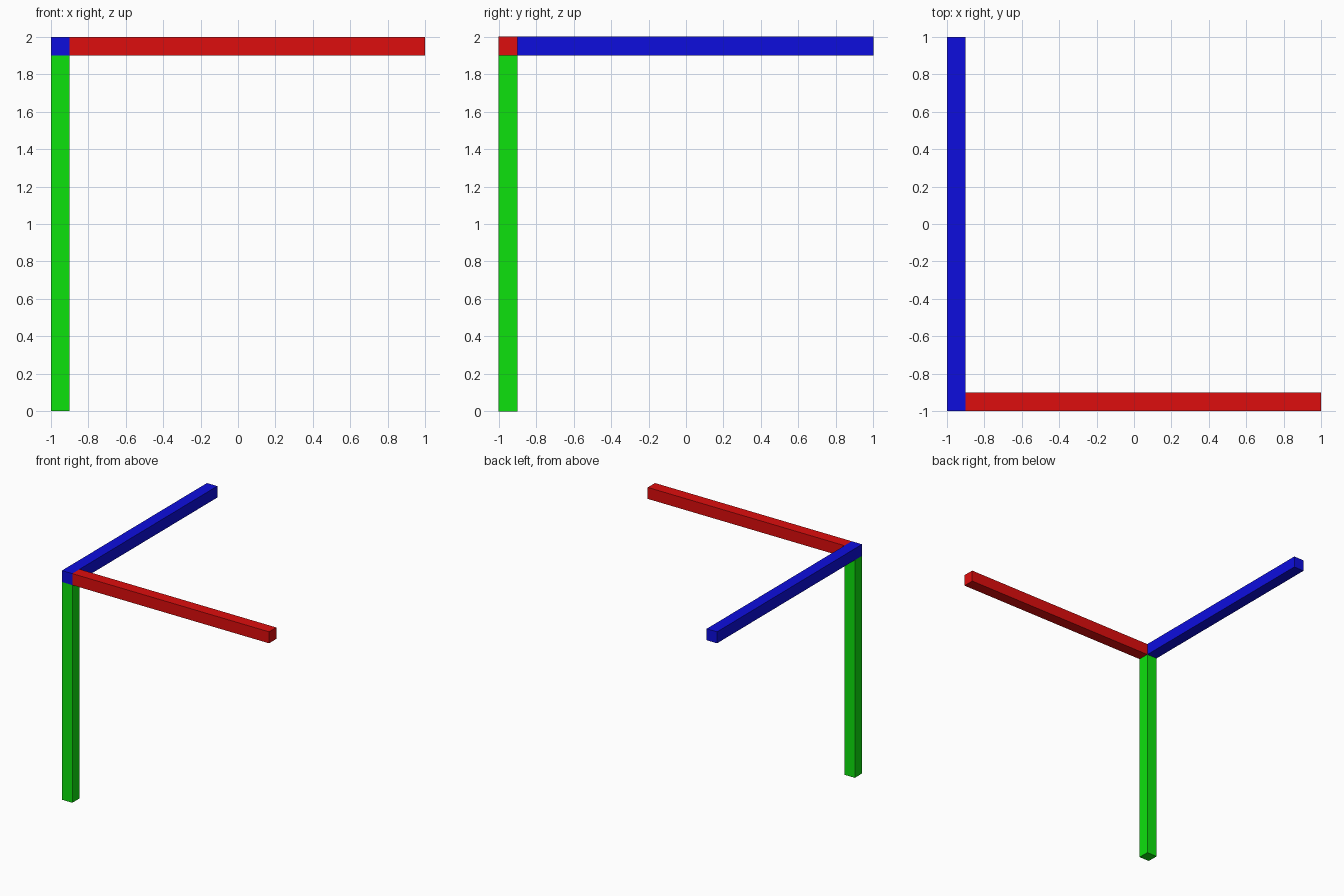
import bpy

if "Cube" in bpy.data.objects:
    bpy.data.objects.remove(bpy.data.objects["Cube"])

T = 0.1  # bar thickness


def bar(name, lo, hi, color):
    """Solid box spanning two opposite corners, with its own colour."""
    centre = [(a + b) / 2 for a, b in zip(lo, hi)]
    bpy.ops.mesh.primitive_cube_add(size=1, location=centre)
    obj = bpy.context.object
    obj.name = name
    obj.scale = [b - a for a, b in zip(lo, hi)]
    bpy.ops.object.transform_apply(location=False, rotation=False, scale=True)
    mat = bpy.data.materials.new(name + "_colour")
    mat.diffuse_color = (*color, 1)
    mat.use_nodes = True
    mat.node_tree.nodes["Principled BSDF"].inputs["Base Color"].default_value = mat.diffuse_color
    obj.data.materials.append(mat)
    return obj


# Upright post under the corner
bar("vertical_bar", (-1, -1, 0), (-1 + T, -1 + T, 2 - T), (0.004, 0.76, 0.004))
# Bar running front to back, which owns the corner
bar("depth_bar", (-1, -1, 2 - T), (-1 + T, 1, 2), (0.004, 0.004, 0.73))
# Bar running across the front, butting against the corner
bar("width_bar", (-1 + T, -1, 2 - T), (1, -1 + T, 2), (0.73, 0.004, 0.004))
